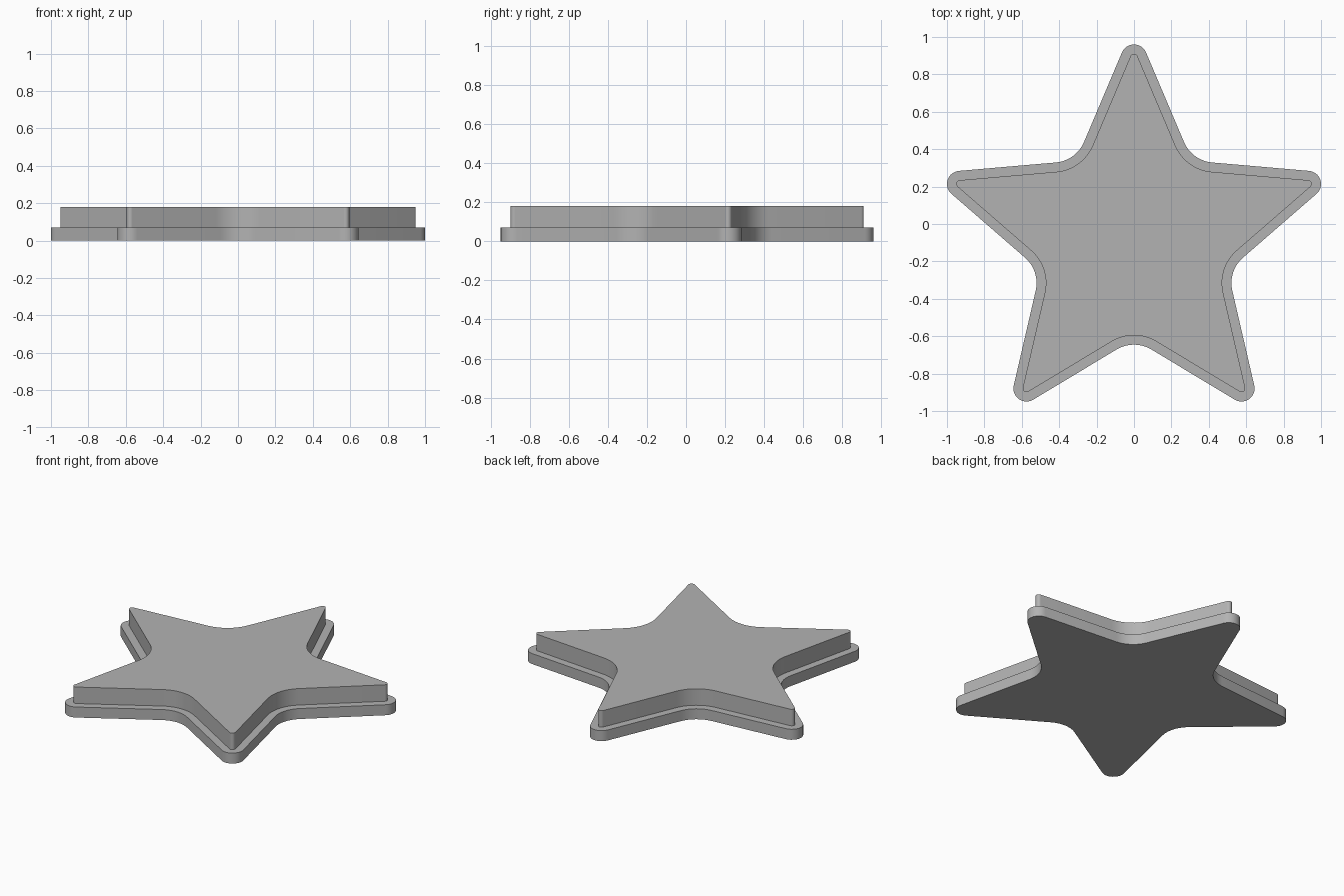
import bpy
import bmesh
from math import radians, sin, cos

if "Cube" in bpy.data.objects:
    bpy.data.objects.remove(bpy.data.objects["Cube"])

CENTRE_Y = -0.088
TIP_DIST, TIP_RADIUS = 0.978, 0.07         # rounded points
VALLEY_DIST, VALLEY_RADIUS = 0.737, 0.18   # fillets between the points
HALF_TIP = 23                              # half angle of each point
INSET = 0.05
STEPS = 10


def arc(direction, distance, radius, start, end):
    """Points on an arc whose centre lies along a direction from the star centre."""
    d = radians(direction)
    for i in range(STEPS + 1):
        a = d + radians(start + (end - start) * i / STEPS)
        yield (distance * cos(d) + radius * cos(a),
               CENTRE_Y + distance * sin(d) + radius * sin(a))


def star_outline(inset):
    """Rounded five-pointed star, shrunk evenly by the inset."""
    tip, valley = 90 - HALF_TIP, 54 - HALF_TIP
    points = []
    for k in range(5):
        axis = 90 + 72 * k
        points += arc(axis, TIP_DIST, TIP_RADIUS - inset, -tip, tip)
        points += arc(axis + 36, VALLEY_DIST, VALLEY_RADIUS + inset,
                      180 + valley, 180 - valley)
    return points


# Material
grey = bpy.data.materials.new("plain grey")
grey.use_nodes = True
colour = (0.45, 0.45, 0.45, 1)
grey.diffuse_color = colour
grey.node_tree.nodes["Principled BSDF"].inputs["Base Color"].default_value = colour

# Stepped star: wide base, flat ledge, raised inner star
bm = bmesh.new()
rings = [[bm.verts.new((x, y, z)) for x, y in star_outline(inset)]
         for inset, z in ((0, 0), (0, 0.07), (INSET, 0.07), (INSET, 0.18))]
for low, high in zip(rings, rings[1:]):
    for i in range(len(low)):
        j = (i + 1) % len(low)
        bm.faces.new((low[i], low[j], high[j], high[i]))
bm.faces.new(rings[-1])
bm.faces.new(reversed(rings[0]))
mesh = bpy.data.meshes.new("stepped_star")
bm.to_mesh(mesh)
bm.free()
mesh.materials.append(grey)
star = bpy.data.objects.new("stepped_star", mesh)
bpy.context.collection.objects.link(star)

# Smooth rounded corners, crisp rims
bpy.ops.object.select_all(action="DESELECT")
star.select_set(True)
bpy.context.view_layer.objects.active = star
bpy.ops.object.shade_smooth_by_angle(angle=radians(30))
